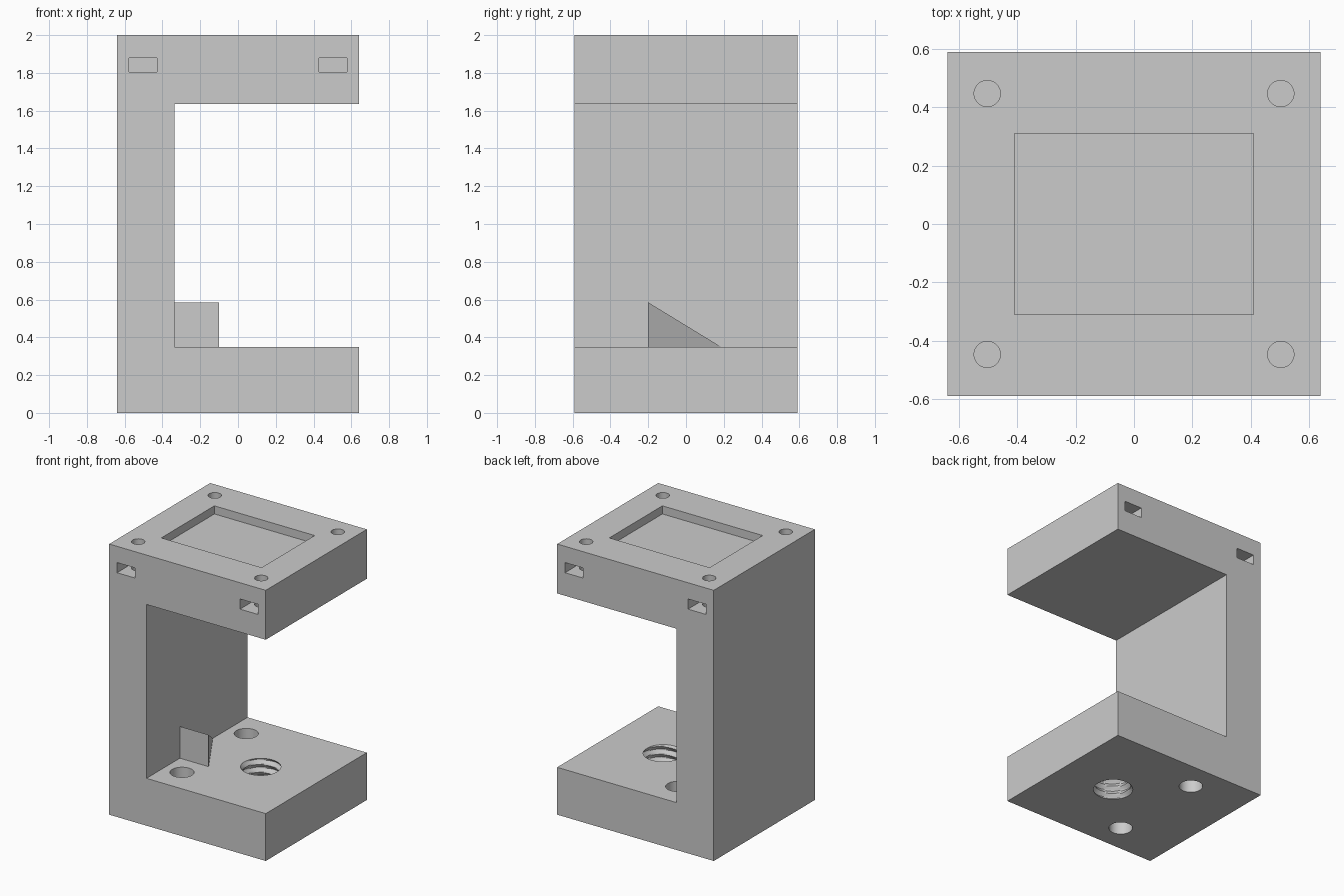
import bpy
import bmesh
from math import pi, sin, cos, radians

if "Cube" in bpy.data.objects:
    bpy.data.objects.remove(bpy.data.objects["Cube"], do_unlink=True)

# Material
grey = bpy.data.materials.new("plain grey")
grey.use_nodes = True
COLOUR = (0.6, 0.6, 0.6, 1)
grey.diffuse_color = COLOUR
grey.node_tree.nodes["Principled BSDF"].inputs["Base Color"].default_value = COLOUR

# Overall half sizes, slab levels and inner wall face
HX, HY, TOP = 0.64, 0.59, 2.0
SHELF, CEILING, WALL = 0.35, 1.635, -0.335


def make(name, bm):
    bmesh.ops.recalc_face_normals(bm, faces=bm.faces[:])
    mesh = bpy.data.meshes.new(name)
    bm.to_mesh(mesh)
    bm.free()
    obj = bpy.data.objects.new(name, mesh)
    obj.data.materials.append(grey)
    bpy.context.collection.objects.link(obj)
    return obj


def box(name, x0, x1, y0, y1, z0, z1):
    bm = bmesh.new()
    bmesh.ops.create_cube(bm, size=1)
    for v in bm.verts:
        v.co = (x0 if v.co.x < 0 else x1, y0 if v.co.y < 0 else y1,
                z0 if v.co.z < 0 else z1)
    return make(name, bm)


def lathe(name, x, y, levels, radius, segments):
    """Closed column whose radius may vary with angle and height."""
    bm = bmesh.new()
    rings = []
    for z in levels:
        ring = []
        for j in range(segments):
            a = 2 * pi * j / segments
            r = radius(a, z)
            ring.append(bm.verts.new((x + r * cos(a), y + r * sin(a), z)))
        rings.append(ring)
    for low, high in zip(rings, rings[1:]):
        for j in range(segments):
            k = (j + 1) % segments
            bm.faces.new((low[j], low[k], high[k], high[j]))
    bm.faces.new(rings[0])
    bm.faces.new(rings[-1])
    return make(name, bm)


def hole(name, x, y, r, z0, z1):
    return lathe(name, x, y, (z0, z1), lambda a, z: r, 40)


def cut(target, cutter):
    cutter.hide_render = True
    mod = target.modifiers.new(cutter.name, "BOOLEAN")
    mod.operation = "DIFFERENCE"
    mod.solver = "EXACT"
    mod.object = cutter
    bpy.context.view_layer.objects.active = target
    bpy.ops.object.modifier_apply(modifier=mod.name)
    bpy.data.objects.remove(cutter, do_unlink=True)


# C-shaped bracket extruded from its front profile
profile = [(-HX, 0), (HX, 0), (HX, SHELF), (WALL, SHELF),
           (WALL, CEILING), (HX, CEILING), (HX, TOP), (-HX, TOP)]
bm = bmesh.new()
face = bm.faces.new([bm.verts.new((x, -HY, z)) for x, z in profile])
swept = bmesh.ops.extrude_face_region(bm, geom=[face])["geom"]
for v in swept:
    if isinstance(v, bmesh.types.BMVert):
        v.co.y = HY
bracket = make("bracket_body", bm)

# Shallow rectangular recess in the top
cut(bracket, box("top_recess", -0.41, 0.41, -0.31, 0.31, TOP - 0.06, TOP + 0.1))

# Corner screw holes, each crossed by a nut slot from the front or back
for sx in (-1, 1):
    for sy in (-1, 1):
        x = 0.503 * sx
        y0, y1 = sorted((sy * 0.365, sy * (HY + 0.1)))
        cut(bracket, box("nut_slot", x - 0.073, x + 0.073, y0, y1, 1.805, 1.88))
        cut(bracket, hole("screw_hole", x, 0.447 * sy, 0.045, 1.74, TOP + 0.1))

# Two plain holes through the base
for sy in (-1, 1):
    cut(bracket, hole("base_hole", -0.195, 0.375 * sy, 0.081, -0.1, SHELF + 0.1))

# Threaded hole through the base
PITCH, STEPS = 0.058, 8


def thread_radius(a, z):
    phase = (z / PITCH - a / (2 * pi)) % 1
    return 0.124 + 0.022 * (1 - abs(2 * phase - 1))


levels = [-0.0213 + PITCH * i / STEPS for i in range(55)]
cut(bracket, lathe("threaded_hole", 0.195, 0, levels, thread_radius, 48))

bpy.ops.object.select_all(action="DESELECT")
bracket.select_set(True)
bpy.context.view_layer.objects.active = bracket
bpy.ops.object.shade_smooth_by_angle(angle=radians(25))

# Pyramid-shaped stop in the inner corner: square front tapering to a point
bm = bmesh.new()
square = [bm.verts.new((x, -0.2, z)) for x, z in
          ((WALL, SHELF), (-0.1, SHELF), (-0.1, 0.585), (WALL, 0.585))]
tip = bm.verts.new((WALL, 0.185, SHELF))
bm.faces.new(square)
for i in range(4):
    bm.faces.new((square[i], square[(i + 1) % 4], tip))
make("corner_stop", bm)
